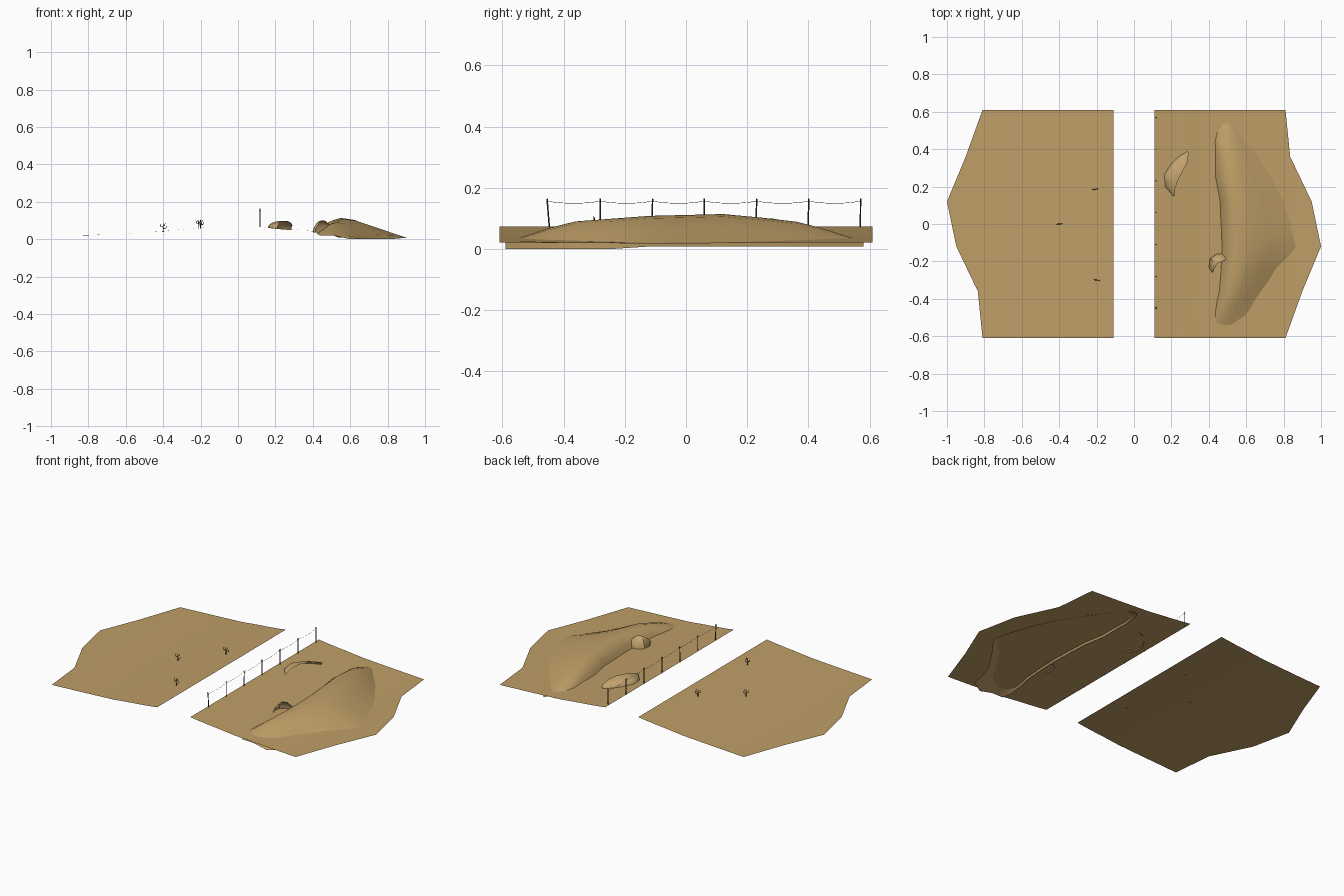
import bpy, bmesh, math, random
from mathutils import Vector

if "Cube" in bpy.data.objects:
    bpy.data.objects.remove(bpy.data.objects["Cube"])

random.seed(4)


def material(name, rgb):
    m = bpy.data.materials.new(name)
    m.diffuse_color = (*rgb, 1)
    m.use_nodes = True
    m.node_tree.nodes["Principled BSDF"].inputs["Base Color"].default_value = m.diffuse_color
    return m


SAND = material("sand", (0.52, 0.345, 0.135))
ROCK = material("sandstone", (0.54, 0.365, 0.155))
WOOD = material("dark wood", (0.07, 0.045, 0.022))
WIRE = material("wire grey", (0.08, 0.07, 0.055))


def finish(name, bm, mat, angle=40):
    me = bpy.data.meshes.new(name)
    bm.to_mesh(me)
    bm.free()
    me.materials.append(mat)
    ob = bpy.data.objects.new(name, me)
    bpy.context.collection.objects.link(ob)
    bpy.ops.object.select_all(action='DESELECT')
    ob.select_set(True)
    bpy.context.view_layer.objects.active = ob
    bpy.ops.object.shade_smooth_by_angle(angle=math.radians(angle))
    return ob


def loft(name, rows, mat):
    """Open sheet through rows of points, turned to face upwards."""
    bm = bmesh.new()
    grid = [[bm.verts.new(p) for p in row] for row in rows]
    for a, b in zip(grid, grid[1:]):
        for i in range(len(a) - 1):
            bm.faces.new((a[i], a[i + 1], b[i + 1], b[i]))
    bm.normal_update()
    if sum(f.normal.z for f in bm.faces) < 0:
        bmesh.ops.reverse_faces(bm, faces=bm.faces[:])
    return finish(name, bm, mat)


def rod(bm, a, b, r, sides=6, r2=None):
    a, b = Vector(a), Vector(b)
    d = b - a
    res = bmesh.ops.create_cone(bm, cap_ends=True, segments=sides, radius1=r,
                                radius2=r if r2 is None else r2, depth=d.length)
    rot = d.to_track_quat('Z', 'Y')
    for v in res['verts']:
        v.co = rot @ v.co + (a + b) / 2


def lerp(table, x):
    for (x0, z0), (x1, z1) in zip(table, table[1:]):
        if x <= x1:
            return z0 + (z1 - z0) * max(0, x - x0) / (x1 - x0)
    return table[-1][1]


# Roadside ground: the same sheet on both sides, turned half a circle
SLOPE = [(0.11, 0.073), (0.2, 0.062), (0.3, 0.053), (0.4, 0.042),
         (0.6, 0.031), (0.8, 0.021), (1.0, 0.018)]


def ground_z(x):
    return lerp(SLOPE, abs(x))


EDGE = [(-0.61, 0.81), (-0.36, 0.9), (-0.12, 1.0), (0.12, 0.95), (0.36, 0.835), (0.61, 0.81)]
for name, s in (("right_ground", 1), ("left_ground", -1)):
    rows = []
    for y, xm in EDGE:
        xs = [0.11 + (xm - 0.11) * i / 12 for i in range(13)]
        rows.append([(s * x, s * y, ground_z(x)) for x in xs])
    loft(name, rows, SAND)

# Long dune: y, left foot, ridge x, ridge height, right foot
DUNE = [(-0.59, 0.44, 0.50, 0.02, 0.60), (-0.54, 0.42, 0.48, 0.038, 0.68),
        (-0.45, 0.43, 0.50, 0.068, 0.70), (-0.36, 0.45, 0.53, 0.090, 0.73),
        (-0.24, 0.46, 0.55, 0.099, 0.81), (-0.12, 0.465, 0.56, 0.108, 0.90),
        (0.0, 0.46, 0.56, 0.111, 0.87), (0.12, 0.455, 0.55, 0.114, 0.83),
        (0.25, 0.43, 0.53, 0.102, 0.77), (0.36, 0.43, 0.52, 0.089, 0.70),
        (0.44, 0.425, 0.50, 0.069, 0.64), (0.54, 0.44, 0.50, 0.037, 0.57),
        (0.58, 0.46, 0.50, 0.022, 0.54)]
rows = []
for y, xl, xr, h, xf in DUNE:
    zl = min(ground_z(xl) - 0.012, h)
    zf = 0.0 if y < -0.2 else 0.008
    rise = h - zl
    rows.append([(xl, y, zl),
                 (xl + (xr - xl) * 0.2, y, zl + rise * 0.5),
                 (xl + (xr - xl) * 0.55, y, zl + rise * 0.86),
                 (xr, y, h),
                 (xr + (xf - xr) * 0.2, y, zf + (h - zf) * 0.92),
                 (xr + (xf - xr) * 0.5, y, zf + (h - zf) * 0.58),
                 (xf, y, zf)])
loft("long_dune", rows, SAND)


# Overhanging sandstone shells, open on the lee side
def shell(name, base, rim, top):
    n = len(base)
    rows = []
    for i in range(n):
        b, r = Vector(base[i]), Vector(rim[i])
        z0 = ground_z(b.x) - 0.006
        z1 = z0 + (top - z0) * max(0.25, math.sin(math.pi * i / (n - 1))) ** 0.6
        row = []
        for k in range(6):
            a = k / 5 * math.pi / 2
            p = b.lerp(r, 1 - math.cos(a))
            row.append((p.x, p.y, z0 + (z1 - z0) * math.sin(a)))
        rows.append(row)
    loft(name, rows, ROCK)


shell("large_rock_shell",
      [(0.21, 0.15), (0.165, 0.20), (0.16, 0.265), (0.20, 0.325), (0.245, 0.367), (0.285, 0.387)],
      [(0.217, 0.15), (0.22, 0.19), (0.238, 0.24), (0.262, 0.285), (0.285, 0.33), (0.292, 0.38)], 0.1)
shell("small_rock_shell",
      [(0.417, -0.26), (0.40, -0.23), (0.405, -0.185), (0.44, -0.16), (0.47, -0.158), (0.495, -0.168)],
      [(0.42, -0.26), (0.432, -0.235), (0.445, -0.21), (0.465, -0.203), (0.485, -0.195), (0.5, -0.178)], 0.102)

# Roadside fence: seven slightly leaning posts
bm = bmesh.new()
tops = []
for i in range(7):
    y = -0.45 + 0.17 * i
    lean = 0.004 if i == 0 else random.uniform(-0.001, 0.001)
    foot = (0.118, y + lean, 0.066)
    top = (0.118, y - lean, 0.164)
    rod(bm, foot, top, 0.0024)
    rod(bm, (0.112, y - lean, 0.155), (0.124, y - lean, 0.155), 0.0014)
    tops.append(Vector((0.118, y - lean, 0.156)))
finish("fence_posts", bm, WOOD)

# Sagging wire between the posts
bm = bmesh.new()
for a, b in zip(tops, tops[1:]):
    pts = []
    for k in range(9):
        t = k / 8
        p = a.lerp(b, t)
        p.z -= 0.007 * 4 * t * (1 - t)
        pts.append(p)
    for p, q in zip(pts, pts[1:]):
        rod(bm, p, q, 0.0007, 4)
finish("fence_wire", bm, WIRE)

# Small dead shrubs on the left side
for i, (x, y, turn) in enumerate([(-0.21, 0.185, 0.3), (-0.40, 0.0, 0.1), (-0.20, -0.30, -0.2)]):
    bm = bmesh.new()
    z = ground_z(x)
    rod(bm, (x, y, z - 0.004), (x, y, z + 0.042), 0.0028, 6, 0.0015)
    for k, (out, h) in enumerate([(0.015, 0.014), (0.013, 0.022), (0.008, 0.028)]):
        a = turn + math.pi * k
        elbow = (x + out * math.cos(a), y + out * math.sin(a) * 0.6, z + h + 0.004)
        rod(bm, (x, y, z + h), elbow, 0.002, 5)
        rod(bm, elbow, (elbow[0] + 0.003 * math.cos(a), elbow[1], z + h + 0.017), 0.002, 5, 0.001)
    finish("dead_shrub_%d" % (i + 1), bm, WOOD)
